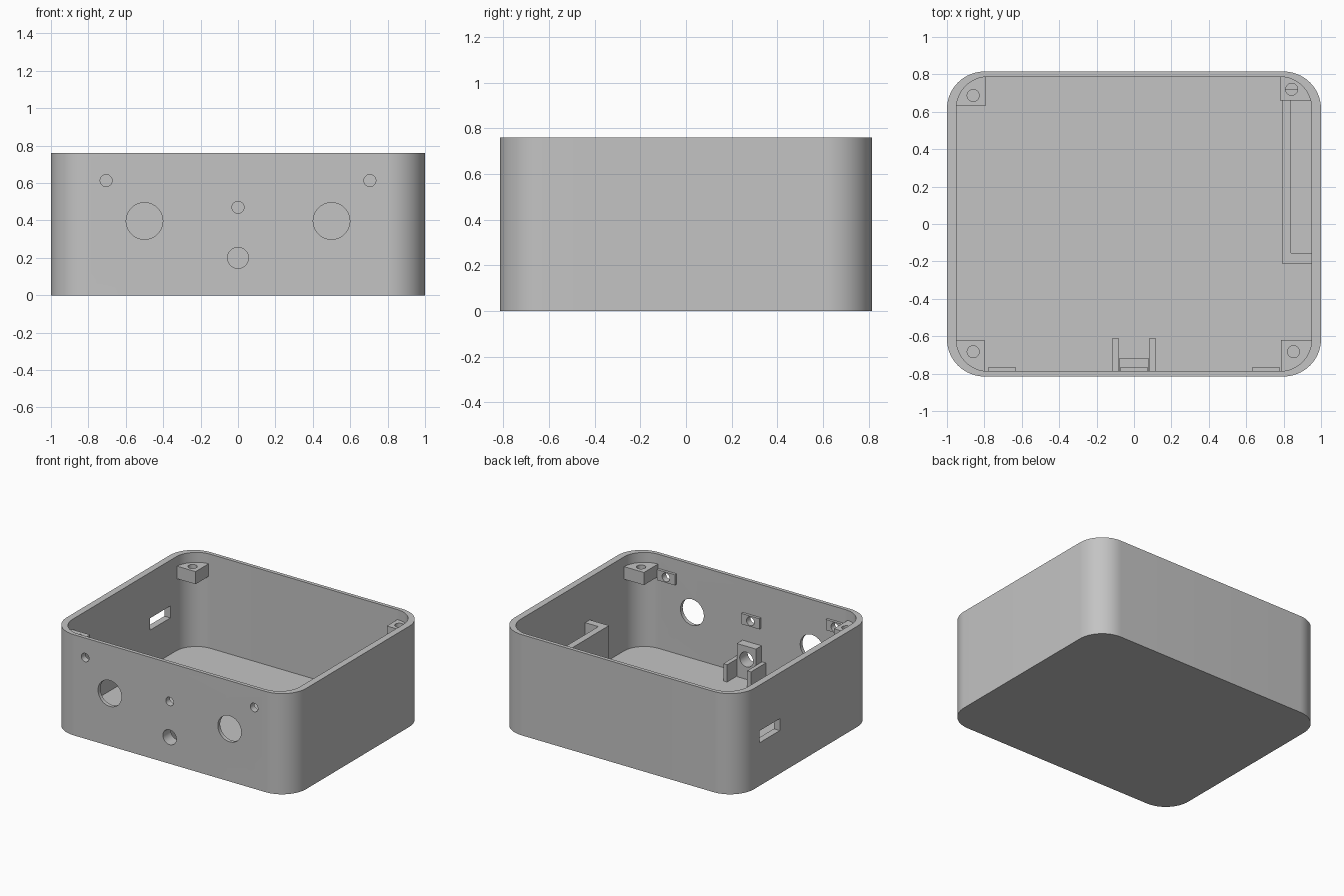
import bpy, bmesh, math
from mathutils import Matrix

if "Cube" in bpy.data.objects:
    bpy.data.objects.remove(bpy.data.objects["Cube"])

# Single plastic colour
grey = bpy.data.materials.new("grey plastic")
grey.use_nodes = True
tone = (0.55, 0.55, 0.55, 1)
grey.diffuse_color = tone
grey.node_tree.nodes["Principled BSDF"].inputs["Base Color"].default_value = tone

FLOOR = 0.05
HEIGHT = 0.76
INNER_X, INNER_Y = 0.95, 0.787


def finish(name, bm):
    bmesh.ops.recalc_face_normals(bm, faces=bm.faces)
    mesh = bpy.data.meshes.new(name)
    bm.to_mesh(mesh)
    bm.free()
    mesh.materials.append(grey)
    obj = bpy.data.objects.new(name, mesh)
    bpy.context.collection.objects.link(obj)
    return obj


def prism(name, outline, z0, z1):
    bm = bmesh.new()
    face = bm.faces.new([bm.verts.new((x, y, z0)) for x, y in outline])
    up = bmesh.ops.extrude_face_region(bm, geom=[face])["geom"]
    bmesh.ops.translate(bm, vec=(0, 0, z1 - z0),
                        verts=[v for v in up if isinstance(v, bmesh.types.BMVert)])
    return finish(name, bm)


def box(name, x0, x1, y0, y1, z0, z1):
    return prism(name, [(x0, y0), (x1, y0), (x1, y1), (x0, y1)], z0, z1)


def arc(cx, cy, r, start, steps=16):
    angles = [math.radians(start + 90 * i / steps) for i in range(steps + 1)]
    return [(cx + r * math.cos(a), cy + r * math.sin(a)) for a in angles]


def rounded(hx, hy, r):
    corners = [(1, 1, 0), (-1, 1, 90), (-1, -1, 180), (1, -1, 270)]
    return [p for sx, sy, a in corners
            for p in arc(sx * (hx - r), sy * (hy - r), r, a)]


def rod(x, y, z, r, depth, upright):
    bm = bmesh.new()
    turn = Matrix() if upright else Matrix.Rotation(math.pi / 2, 4, "X")
    bmesh.ops.create_cone(bm, cap_ends=True, segments=40, radius1=r, radius2=r,
                          depth=depth, matrix=Matrix.Translation((x, y, z)) @ turn)
    return finish("hole_cutter", bm)


def cut(obj, cutter):
    mod = obj.modifiers.new("cut", "BOOLEAN")
    mod.operation = "DIFFERENCE"
    mod.solver = "EXACT"
    mod.object = cutter
    bpy.context.view_layer.objects.active = obj
    bpy.ops.object.modifier_apply(modifier=mod.name)
    bpy.data.objects.remove(cutter)


def front_hole(obj, x, z, r):
    cut(obj, rod(x, -0.77, z, r, 0.3, False))


# Case shell: rounded tray with hollow, side slot and front panel holes
shell = prism("case_shell", rounded(1, 0.815, 0.2), 0, HEIGHT)
cut(shell, prism("hollow_cutter", rounded(INNER_X, INNER_Y, 0.17), FLOOR, 1))
cut(shell, box("slot_cutter", -1.1, -0.9, 0.31, 0.55, 0.325, 0.415))

small_holes = [(-0.705, 0.613), (0, 0.47), (0.705, 0.613)]
for x, z in small_holes:
    front_hole(shell, x, z, 0.032)
for x in (-0.5, 0.5):
    front_hole(shell, x, 0.397, 0.098)
front_hole(shell, 0, 0.2, 0.056)
parts = [shell]

# Nut plates behind the small front holes
for side, (x, z) in zip(("right", "middle", "left"), small_holes):
    plate = box("nut_plate_" + side, x - 0.075, x + 0.075, -0.8, -0.767, z - 0.04, z + 0.04)
    front_hole(plate, x, z, 0.032)
    parts.append(plate)

# Screw lugs tucked into the upper corners: side signs, inner corner, hole
lugs = [("front_right", -1, -1, 0.8, 0.62, 0.86, 0.683),
        ("front_left", 1, -1, 0.785, 0.62, 0.853, 0.683),
        ("back_right", -1, 1, 0.795, 0.63, 0.86, 0.687),
        ("back_left", 1, 1, 0.78, 0.66, 0.843, 0.72)]
for side, sx, sy, px, py, hx, hy in lugs:
    r = 0.17
    ex, ey = INNER_X + 0.01, INNER_Y + 0.01
    curve = [p for p in arc(ex - r, ey - r, r, 0) if p[0] > px and p[1] > py]
    outline = [(px, py), (ex, py)] + curve + [(px, ey)]
    lug = prism("screw_lug_" + side, [(sx * x, sy * y) for x, y in outline], 0.59, 0.685)
    cut(lug, rod(sx * hx, sy * hy, 0.64, 0.032, 0.3, True))
    parts.append(lug)

# Battery or board bay along the left wall
parts.append(box("bay_rail", 0.79, 0.84, -0.21, 0.72, FLOOR - 0.01, 0.44))
for side, y in (("front", -0.21), ("back", 0.665)):
    parts.append(box("bay_end_" + side, 0.83, 0.96, y, y + 0.055, FLOOR - 0.01, 0.44))

# Socket block with a guide fin on each side
block = box("socket_block", -0.08, 0.08, -0.8, -0.72, FLOOR - 0.01, 0.3)
front_hole(block, 0, 0.2, 0.056)
parts.append(block)
for side, x in (("right", -0.1), ("left", 0.1)):
    parts.append(box("guide_fin_" + side, x - 0.016, x + 0.016, -0.8, -0.61, FLOOR - 0.01, 0.18))

# Smooth the curved walls, keep edges crisp
bpy.ops.object.select_all(action="DESELECT")
for part in parts:
    part.select_set(True)
bpy.context.view_layer.objects.active = shell
bpy.ops.object.shade_smooth_by_angle(angle=math.radians(30))
